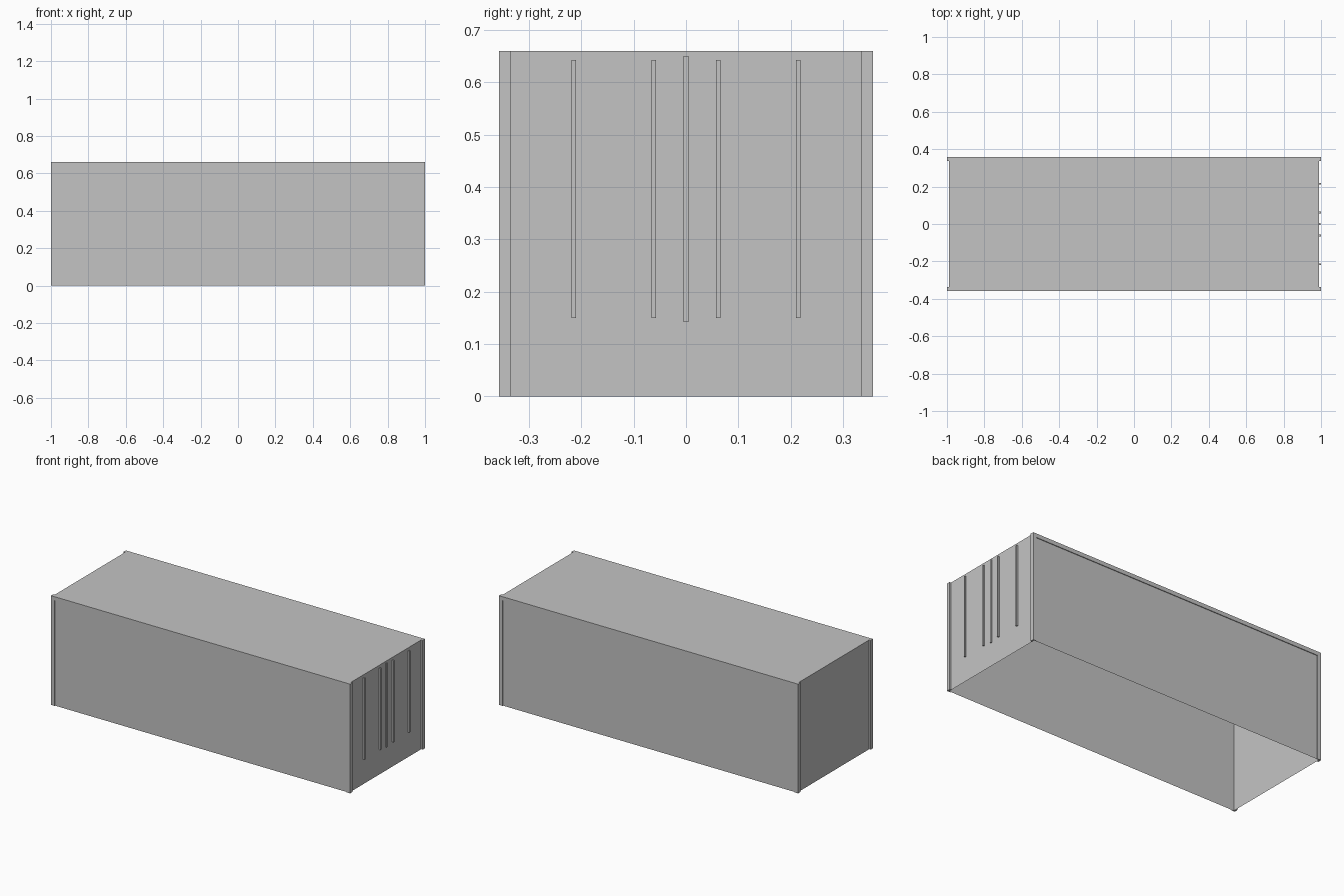
import bpy
import bmesh

if "Cube" in bpy.data.objects:
    bpy.data.objects.remove(bpy.data.objects["Cube"], do_unlink=True)

HEIGHT = 0.66
BODY_X, BODY_Y = 0.99, 0.353      # half sizes of the thin shell
OUT_X, OUT_Y = 1.0, 0.3575        # half sizes over the frame
FRAME = 0.024                     # frame width

grey = bpy.data.materials.new("plain_grey")
grey.use_nodes = True
colour = (0.55, 0.55, 0.55, 1)
grey.diffuse_color = colour
grey.node_tree.nodes["Principled BSDF"].inputs["Base Color"].default_value = colour


def finish(name, bm, mirror=(False, False)):
    """Turn a bmesh into a named object, optionally mirrored in x and y."""
    mesh = bpy.data.meshes.new(name)
    bm.to_mesh(mesh)
    bm.free()
    mesh.materials.append(grey)
    obj = bpy.data.objects.new(name, mesh)
    bpy.context.collection.objects.link(obj)
    if any(mirror):
        mod = obj.modifiers.new("mirror", "MIRROR")
        mod.use_axis = (mirror[0], mirror[1], False)
        mod.use_mirror_merge = False
    return obj


def box_mesh(x, y, z):
    """Box from (low, high) pairs."""
    bm = bmesh.new()
    bmesh.ops.create_cube(bm, size=1)
    for v in bm.verts:
        v.co = [pair[int(c > 0)] for pair, c in zip((x, y, z), v.co)]
    return bm


# Thin-walled body, open underneath
body = box_mesh((-BODY_X, BODY_X), (-BODY_Y, BODY_Y), (0, HEIGHT))
bottom = [f for f in body.faces if f.normal.z < -0.5 or all(v.co.z == 0 for v in f.verts)]
bmesh.ops.delete(body, geom=bottom, context="FACES")
finish("container_body", body)

# Raised frame round the top and ends of each long side
frame = bmesh.new()
inner_x, inner_z = OUT_X - FRAME, HEIGHT - FRAME
top_x = BODY_X
outline = [(OUT_X, 0), (OUT_X, HEIGHT), (-OUT_X, HEIGHT), (-OUT_X, 0),
           (-inner_x, 0), (-inner_x, inner_z), (inner_x, inner_z), (inner_x, 0)]
face = frame.faces.new([frame.verts.new((x, BODY_Y, z)) for x, z in outline])
extruded = bmesh.ops.extrude_face_region(frame, geom=[face], use_keep_orig=True)
moved = [g for g in extruded["geom"] if isinstance(g, bmesh.types.BMVert)]
bmesh.ops.translate(frame, vec=(0, OUT_Y - BODY_Y, 0), verts=moved)
bmesh.ops.recalc_face_normals(frame, faces=frame.faces)
finish("side_frame", frame, (False, True))

# Corner posts wrapping onto the two end walls
finish("corner_post",
       box_mesh((BODY_X, OUT_X), (OUT_Y - 0.022, BODY_Y), (0, HEIGHT)),
       (True, True))

# Locking rods on the door end
for name, y in (("inner_lock_rod", 0.0615), ("outer_lock_rod", 0.2145)):
    finish(name,
           box_mesh((BODY_X, 0.999), (y - 0.0045, y + 0.0045), (0.15, 0.643)),
           (False, True))

# Strip covering the gap between the doors
finish("door_strip", box_mesh((BODY_X, 0.996), (-0.005, 0.005), (0.142, 0.651)))
